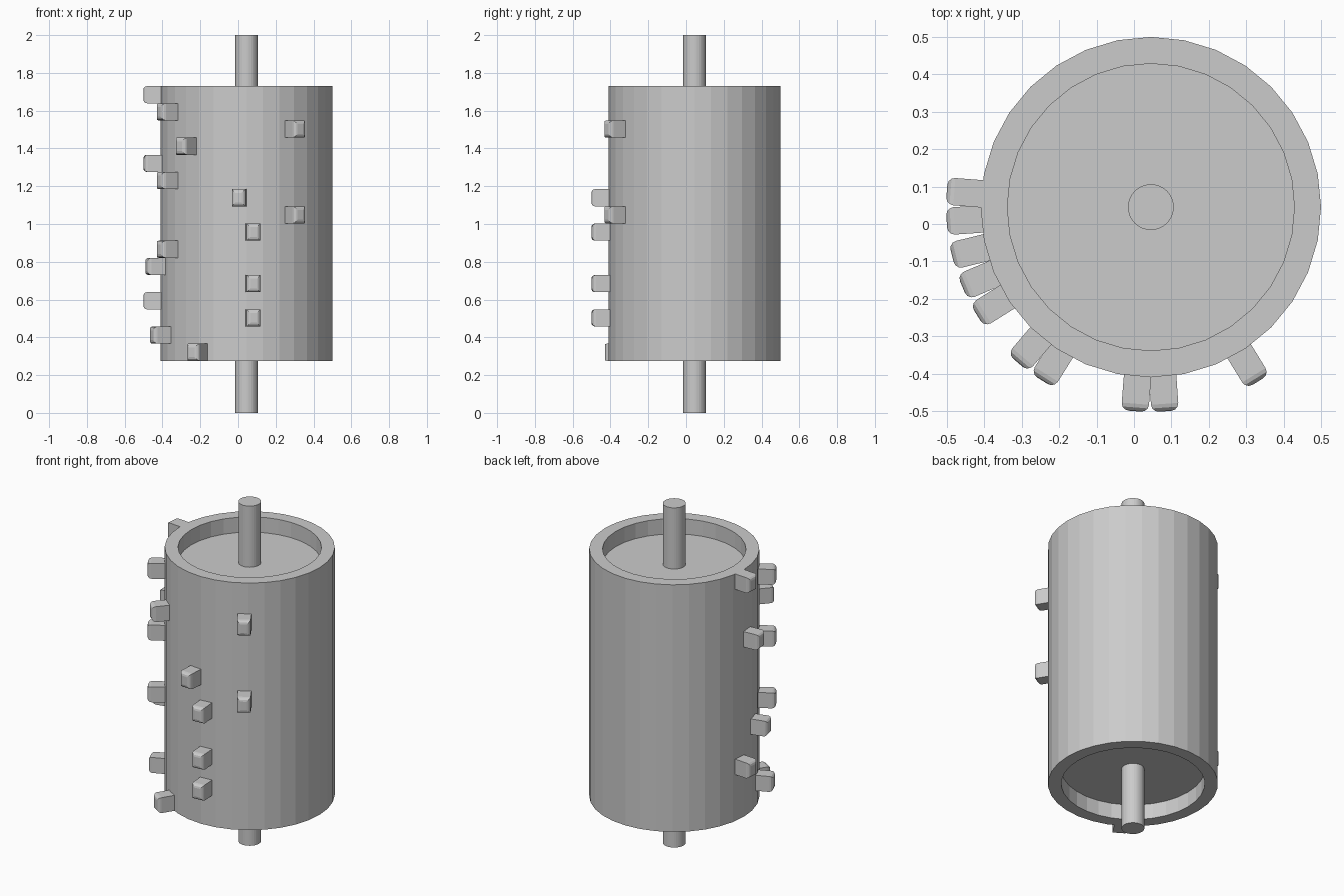
import bpy, bmesh, math
from mathutils import Matrix

if "Cube" in bpy.data.objects:
    bpy.data.objects.remove(bpy.data.objects["Cube"])

CX = CY = 0.045          # drum axis
R = 0.454                # drum radius
Z0, Z1 = 0.275, 1.73     # drum ends
SIDES = 32


def add_object(name, bm):
    bmesh.ops.recalc_face_normals(bm, faces=bm.faces)
    mesh = bpy.data.meshes.new(name)
    bm.to_mesh(mesh)
    bm.free()
    obj = bpy.data.objects.new(name, mesh)
    bpy.context.collection.objects.link(obj)
    return obj


def lathe(name, profile):
    """Revolve (radius, z) points around the drum axis and cap both ends."""
    bm = bmesh.new()
    rings = []
    for r, z in profile:
        rings.append([bm.verts.new((r * math.cos(a), r * math.sin(a), z))
                      for a in (2 * math.pi * i / SIDES for i in range(SIDES))])
    for a, b in zip(rings, rings[1:]):
        for i in range(SIDES):
            j = (i + 1) % SIDES
            bm.faces.new((a[i], a[j], b[j], b[i]))
    bm.faces.new(rings[0])
    bm.faces.new(rings[-1])
    obj = add_object(name, bm)
    obj.location = (CX, CY, 0)
    return obj


def pin(name, angle, z):
    """Radial block with a rounded outer end."""
    inner, outer = 0.43, 0.546
    bm = bmesh.new()
    bmesh.ops.create_cube(bm, size=1, matrix=Matrix.Translation(
        ((inner + outer) / 2, 0, 0)) @ Matrix.Diagonal((outer - inner, 0.073, 0.091, 1)))
    tip = [e for e in bm.edges if all(v.co.x > outer - 0.001 for v in e.verts)]
    bmesh.ops.bevel(bm, geom=tip, offset=0.02, segments=3, profile=0.5, affect='EDGES')
    obj = add_object(name, bm)
    obj.location = (CX, CY, z)
    obj.rotation_euler.z = math.radians(angle)


# Drum with a recessed disc at each end
INNER, DEPTH = 0.383, 0.09
lathe("drum", [(INNER, Z0 + DEPTH), (INNER, Z0), (R, Z0),
               (R, Z1), (INNER, Z1), (INNER, Z1 - DEPTH)])

# Axle through the drum
lathe("axle", [(0.061, 0), (0.061, 2)])

# One pin per level, from the top down
angles = [175.5, 212, 301.5, 229.5, 184, 212, 265.5, 301.5,
          274, 212, 193.8, 274, 175.5, 274, 203, 238]
for k, angle in enumerate(angles):
    pin(f"pin_{k + 1:02d}", angle, Z1 - 0.0909 * (k + 0.5))
